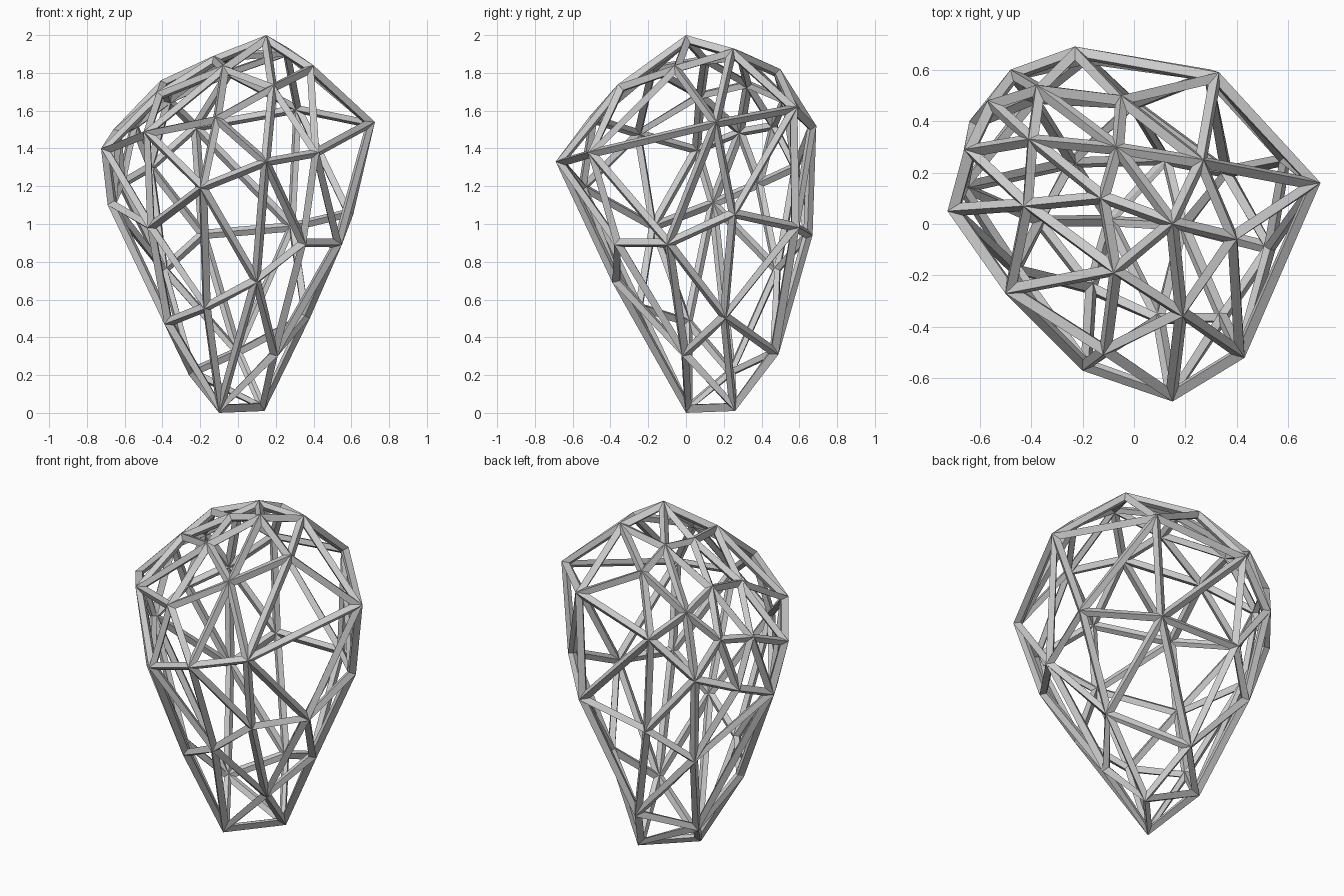
import bpy, bmesh
from mathutils import Vector

if "Cube" in bpy.data.objects:
    bpy.data.objects.remove(bpy.data.objects["Cube"])

# Joints of the faceted egg-shaped cage, ring by ring from the base up
JOINTS = [
    (-.10, .00, .00), (.14, .26, .01),                                   # foot
    (-.26, .25, .20), (.21, -.02, .30), (.00, .49, .31),                 # lower ring
    (-.39, .00, .47), (.38, .21, .50), (-.18, -.27, .55),
    (.10, -.39, .69), (-.41, .50, .75),
    (.36, -.38, .89), (.55, -.10, .89), (-.19, .67, .94),                # middle ring
    (.30, .60, .98), (-.48, -.19, .98), (.61, .26, 1.05),
    (-.69, .14, 1.10), (-.20, -.57, 1.19), (-.64, .40, 1.21), (-.48, .60, 1.30),
    (.15, -.69, 1.33), (.43, -.52, 1.38), (-.725, .05, 1.40),            # upper ring
    (-.50, -.27, 1.49), (-.66, .29, 1.50), (-.57, .48, 1.53),
    (-.23, .69, 1.52), (.725, .16, 1.54), (-.12, -.51, 1.57), (.33, .59, 1.62),
    (-.38, .54, 1.67), (-.43, .07, 1.70), (.19, -.36, 1.74),             # crown
    (-.41, .33, 1.76), (-.05, .50, 1.82), (-.08, -.19, 1.84),
    (.40, -.06, 1.84), (-.13, .10, 1.89), (-.07, .30, 1.91),
    (.27, .25, 1.93), (.15, .00, 2.00),
]
FLIPPED = [{33, 34}, {1, 13}]   # struts that run along the other diagonal


def on_ball(p):
    """Undo the taper and place a joint on a unit ball."""
    x, y, z = p
    width = 0.7 * (0.35 + 0.65 * min(z / 1.4, 1))
    return Vector((x / width, y / width, z - 1)).normalized()


# Triangulate the joints on the ball, then move them to the egg shape
bm = bmesh.new()
tag = bm.verts.layers.int.new("id")
for i, p in enumerate(JOINTS):
    bm.verts.new(on_ball(p))[tag] = i
bmesh.ops.convex_hull(bm, input=bm.verts[:], use_existing_faces=False)
bmesh.ops.recalc_face_normals(bm, faces=bm.faces[:])
for e in bm.edges[:]:
    if {v[tag] for v in e.verts} in FLIPPED:
        bmesh.utils.edge_rotate(e)
for v in bm.verts:
    v.co = JOINTS[v[tag]]
bm.normal_update()

mesh = bpy.data.meshes.new("faceted_cage")
bm.to_mesh(mesh)
bm.free()
cage = bpy.data.objects.new("faceted_cage", mesh)
bpy.context.collection.objects.link(cage)

# Struts along every edge, growing inward from the outer skin
struts = cage.modifiers.new("struts", 'WIREFRAME')
struts.thickness = 0.05
struts.offset = -1
struts.use_even_offset = True
struts.use_replace = True
